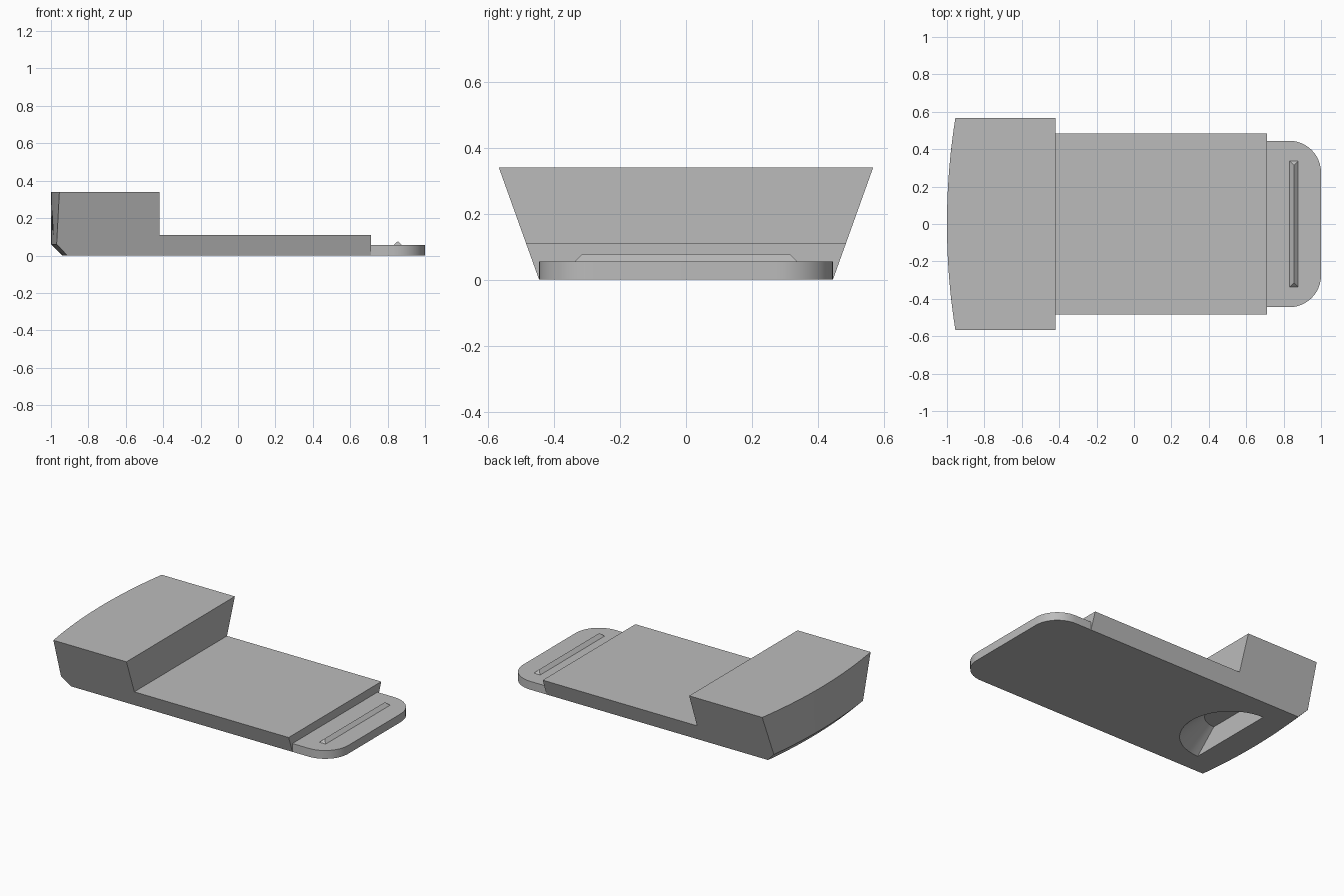
import bpy, bmesh, math

if "Cube" in bpy.data.objects:
    bpy.data.objects.remove(bpy.data.objects["Cube"])

grey = bpy.data.materials.new("plain grey")
grey.use_nodes = True
colour = (0.5, 0.5, 0.5, 1)
grey.diffuse_color = colour
grey.node_tree.nodes["Principled BSDF"].inputs["Base Color"].default_value = colour


def loft(name, rings):
    """Skin a row of equal closed rings and cap both ends."""
    bm = bmesh.new()
    rows = [[bm.verts.new(p) for p in ring] for ring in rings]
    n = len(rows[0])
    for a, b in zip(rows, rows[1:]):
        for i in range(n):
            j = (i + 1) % n
            bm.faces.new((a[i], a[j], b[j], b[i]))
    bm.faces.new(rows[0])
    bm.faces.new(rows[-1])
    bmesh.ops.recalc_face_normals(bm, faces=bm.faces)
    mesh = bpy.data.meshes.new(name)
    bm.to_mesh(mesh)
    bm.free()
    obj = bpy.data.objects.new(name, mesh)
    bpy.context.collection.objects.link(obj)
    mesh.materials.append(grey)
    return obj


def smooth(obj):
    bpy.ops.object.select_all(action="DESELECT")
    obj.select_set(True)
    bpy.context.view_layer.objects.active = obj
    bpy.ops.object.shade_smooth_by_angle(angle=math.radians(25))


def arc(cx, cy, r, start, end, steps):
    angles = [math.radians(start + (end - start) * i / steps) for i in range(steps + 1)]
    return [(cx + r * math.cos(a), cy + r * math.sin(a)) for a in angles]


# Stepped body: flared sides, bowed end and a chamfer under the bow
base_half, top_half, height = 0.445, 0.567, 0.34
step_z, chamfer, bow_radius = 0.11, 0.06, 3.6
end_x, step_x = 0.71, -0.42


def body_ring(t):
    def point(x, z, inset=None):
        y = t * (base_half + (top_half - base_half) * z / height)
        if inset is not None:
            x = inset - 1 + bow_radius - math.sqrt(bow_radius ** 2 - y * y)
        return (x, y, z)
    return [point(0, 0, chamfer), point(end_x, 0), point(end_x, step_z),
            point(step_x, step_z), point(step_x, height),
            point(0, height, 0), point(0, chamfer, 0)]


segments = 24
body = loft("stepped_body", [body_ring(2 * i / segments - 1) for i in range(segments + 1)])

# Half-round tapered recess in the underside
wall_x, mouth, roof, depth, below = -0.755, 0.305, 0.155, 0.137, 0.05
flare = below * (mouth - roof) / depth
cutter = loft("recess_cutter", [
    [(x, y, z) for x, y in arc(wall_x, 0, r, -90, 90, 32)]
    for r, z in ((mouth + flare, -below), (roof, depth))])
cutter.hide_render = True
cut = body.modifiers.new("recess", "BOOLEAN")
cut.operation = "DIFFERENCE"
cut.solver = "EXACT"
cut.object = cutter
bpy.context.view_layer.objects.active = body
bpy.ops.object.modifier_apply(modifier=cut.name)
bpy.data.objects.remove(cutter)
smooth(body)

# Thin tab with two rounded corners
radius, tab_z = 0.17, 0.055
corner_x, corner_y = 1 - radius, base_half - radius
outline = ([(end_x, -base_half)]
           + arc(corner_x, -corner_y, radius, -90, 0, 12)
           + arc(corner_x, corner_y, radius, 0, 90, 12)
           + [(end_x, base_half)])
tab = loft("end_tab", [[(x, y, z) for x, y in outline] for z in (0, tab_z)])
smooth(tab)

# Hipped catch ridge on the tab
ridge_x, ridge_z, half = 0.855, 0.077, 0.023


def ridge_ring(base_y, top_y):
    return [(ridge_x - half, base_y, tab_z), (ridge_x + half, base_y, tab_z),
            (ridge_x, top_y, ridge_z)]


loft("catch_ridge", [ridge_ring(-0.337, -0.315), ridge_ring(0.337, 0.315)])
